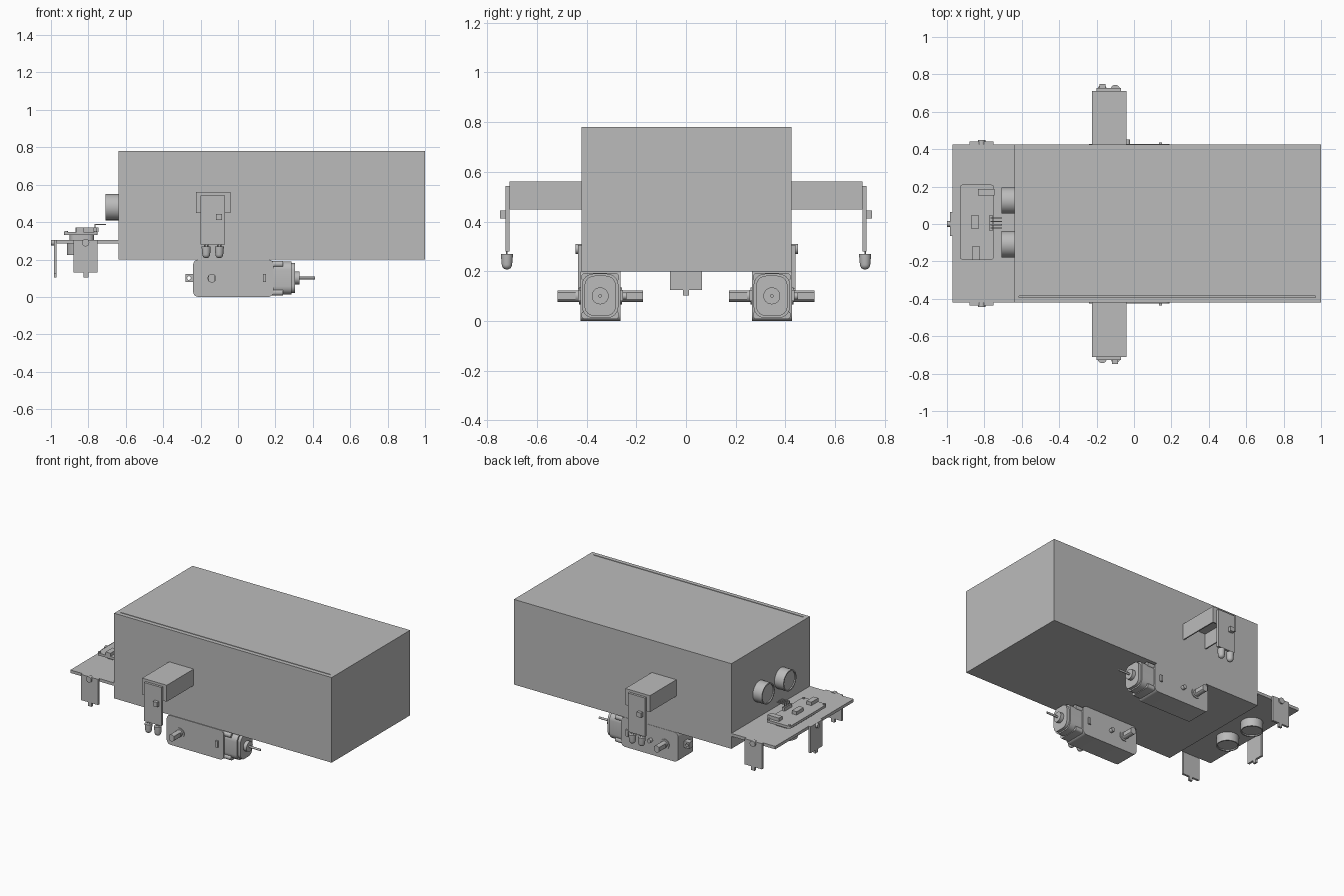
import bpy, bmesh, math
from mathutils import Vector, Matrix

old = bpy.data.objects.get("Cube")
if old:
    bpy.data.objects.remove(old, do_unlink=True)

grey = bpy.data.materials.new("plain grey")
grey.use_nodes = True
tone = (0.5, 0.5, 0.5, 1)
grey.diffuse_color = tone
grey.node_tree.nodes["Principled BSDF"].inputs["Base Color"].default_value = tone


def finish(name, bm, smooth=False):
    bmesh.ops.recalc_face_normals(bm, faces=bm.faces[:])
    mesh = bpy.data.meshes.new(name)
    bm.to_mesh(mesh)
    bm.free()
    mesh.materials.append(grey)
    ob = bpy.data.objects.new(name, mesh)
    bpy.context.collection.objects.link(ob)
    if smooth:
        bpy.ops.object.select_all(action="DESELECT")
        ob.select_set(True)
        bpy.context.view_layer.objects.active = ob
        bpy.ops.object.shade_smooth_by_angle(angle=math.radians(35))
    return ob


def box(name, x, y, z, bevel=0, along=None, segments=4):
    """Box from ranges; bevels only the edges running along one axis."""
    bm = bmesh.new()
    bmesh.ops.create_cube(bm, size=1)
    for v in bm.verts:
        v.co = [(r[0] + r[1]) / 2 + c * (r[1] - r[0]) for r, c in zip((x, y, z), v.co)]
    if bevel:
        edges = [e for e in bm.edges if along is None or
                 abs((e.verts[0].co - e.verts[1].co).normalized()[along]) > 0.9]
        bmesh.ops.bevel(bm, geom=edges, offset=bevel, segments=segments,
                        profile=0.5, affect="EDGES")
    return finish(name, bm, bevel > 0)


def lathe(name, start, axis, profile, sides=32):
    """Turned part: profile of (radius, distance along axis)."""
    bm = bmesh.new()
    verts = [bm.verts.new((r, 0, h)) for r, h in profile]
    edges = [bm.edges.new(p) for p in zip(verts, verts[1:])]
    bmesh.ops.spin(bm, geom=verts + edges, cent=(0, 0, 0), axis=(0, 0, 1),
                   angle=math.tau, steps=sides, use_duplicate=False)
    bmesh.ops.remove_doubles(bm, verts=bm.verts[:], dist=0.0001)
    turn = Vector((0, 0, 1)).rotation_difference(Vector(axis)).to_matrix().to_4x4()
    bm.transform(Matrix.Translation(start) @ turn)
    return finish(name, bm, True)


def rod(name, start, axis, radius, length, sides=24):
    return lathe(name, start, axis, [(0, 0), (radius, 0), (radius, length), (0, length)], sides)


def cut(ob, cutter):
    mod = ob.modifiers.new("cut", "BOOLEAN")
    mod.operation = "DIFFERENCE"
    mod.object = cutter
    mod.solver = "EXACT"
    cutter.hide_render = True
    cutter.hide_viewport = True
    cutter.display_type = "WIRE"


def around(c, half):
    return (c - half, c + half)


# Main body with a narrow seam in its top
body = box("body", (-0.64, 1), (-0.42, 0.425), (0.2, 0.78))
cut(body, box("seam_cutter", (-0.615, 0.97), (-0.392, -0.386), (0.74, 0.8)))

# Sensor shelf and the round eyes on the wall and beneath the shelf
box("sensor_shelf", (-0.97, -0.64), (-0.42, 0.425), (0.285, 0.305))


def eye(name, start, axis, depth):
    lathe(name, start, axis, [(0, 0), (0.07, 0), (0.07, depth), (0.062, depth),
                              (0.062, depth - 0.008), (0, depth - 0.008)])


for y in (-0.108, 0.125):
    eye("range_eye", (-0.64, y, 0.48), (-1, 0, 0), 0.068)
    eye("floor_eye", (-0.845, y, 0.285), (0, 0, -1), 0.06)

# Circuit board on the shelf
box("circuit_board", (-0.93, -0.75), (-0.19, 0.21), (0.33, 0.347), 0.012, 2)
box("board_underside", (-0.9, -0.77), (-0.15, 0.17), (0.305, 0.33), 0.03, 2)
for cx, cy, hx, hy in ((-0.79, 0.17, 0.043, 0.018), (-0.85, 0.01, 0.018, 0.038),
                       (-0.845, -0.155, 0.018, 0.038)):
    box("chip", around(cx, hx), around(cy, hy), (0.347, 0.37))
for x in (-0.918, -0.762):
    for y in (-0.178, 0.198):
        rod("board_screw", (x, y, 0.347), (0, 0, 1), 0.009, 0.005, 12)
box("pin_header", (-0.775, -0.755), (-0.035, 0.045), (0.347, 0.37))
for i in range(4):
    y = around(-0.022 + i * 0.018, 0.003)
    box("pin_riser", (-0.768, -0.762), y, (0.36, 0.39))
    box("pin", (-0.768, -0.705), y, (0.384, 0.39))

# Three line sensors hanging from the shelf edges
for y, out in ((-0.42, -1), (0.425, 1)):
    yr = sorted((y, y + out * 0.015))
    box("side_line_sensor", around(-0.815, 0.065), yr, (0.13, 0.305))
    box("side_sensor_tip", around(-0.812, 0.013), yr, (0.105, 0.13))
    rod("side_sensor_knob", (-0.815, y, 0.29), (0, out, 0), 0.02, 0.025)
box("end_line_sensor", (-0.985, -0.97), (-0.065, 0.065), (0.125, 0.305))
box("end_sensor_tip", (-0.985, -0.97), (-0.013, 0.013), (0.103, 0.125))
rod("end_sensor_knob", (-0.975, 0, 0.29), (-1, 0, 0), 0.015, 0.025)

# Side arms, open underneath, each carrying a lamp sensor
for s in (-1, 1):
    near, far = (0.425 if s > 0 else 0.42), 0.71

    def span(a, b):
        return sorted((s * a, s * b))

    box("arm_top", (-0.225, -0.04), span(near, far), (0.552, 0.56))
    for x in ((-0.225, -0.217), (-0.048, -0.04)):
        box("arm_side", x, span(near, far), (0.448, 0.555))
    box("arm_end", (-0.225, -0.04), span(far - 0.008, far), (0.448, 0.555))
    box("arm_sensor", (-0.2, -0.07), span(far, 0.726), (0.28, 0.543))
    box("arm_sensor_knob", around(-0.135 - s * 0.033, 0.016), span(0.726, 0.748), (0.412, 0.444))
    for x in (-0.17, -0.1):
        # Domed lamp pointing down
        dome = [(0.021 * math.cos(a), 0.042 + 0.021 * math.sin(a))
                for a in (math.pi / 2 * k / 6 for k in range(7))]
        lathe("lamp", (x, s * 0.72, 0.27), (0, 0, -1), [(0, 0), (0.024, 0), (0.024, 0.008)] + dome, 24)
        for d in (-0.008, 0.008):
            rod("lamp_lead", (x + d, s * 0.72, 0.27), (0, 0, 1), 0.003, 0.02, 8)

# Two geared motors below the body, identical and facing the same way
for c in (-0.345, 0.345):
    lo, hi = c - 0.08, c + 0.082
    box("gearbox", (-0.24, 0.19), (lo, hi), (0, 0.2), 0.028, 1)
    tab = box("mount_tab", (-0.28, -0.235), around(c, 0.02), (0.08, 0.122))
    cut(tab, rod("tab_cutter", (-0.262, c - 0.05, 0.101), (0, 1, 0), 0.01, 0.1))
    # Axle with flattened ends and a collar
    axle = rod("axle", (-0.14, c - 0.172, 0.1), (0, 1, 0), 0.023, 0.344)
    for x in (around(-0.178, 0.02), around(-0.102, 0.02)):
        for y in ((c - 0.18, c - 0.1), (c + 0.1, c + 0.18)):
            cut(axle, box("axle_cutter", x, y, (0.06, 0.14)))
    rod("axle_collar", (-0.14, lo - 0.006, 0.1), (0, 1, 0), 0.034, hi - lo + 0.012)
    rod("locating_peg", (-0.035, hi, 0.1), (0, 1, 0), 0.014, 0.024)
    # Motor can, end cap, boss and shaft
    box("motor_can", (0.185, 0.285), (c - 0.073, c + 0.073), (0.012, 0.19), 0.045, 0, 6)
    box("motor_cap", (0.28, 0.305), (c - 0.063, c + 0.063), (0.02, 0.182), 0.04, 0, 6)
    rod("motor_boss", (0.305, c, 0.101), (1, 0, 0), 0.034, 0.024)
    rod("motor_shaft", (0.329, c, 0.101), (1, 0, 0), 0.007, 0.083, 12)
    # Strap around the motor with its side catches
    box("strap_upper", (0.09, 0.24), (c - 0.076, c + 0.076), (0.16, 0.192), 0.014, 0)
    box("strap_lower", (0.09, 0.24), (c - 0.076, c + 0.076), (0.008, 0.04), 0.014, 0)
    box("strap_catch", around(0.142, 0.009), (lo - 0.01, hi + 0.01), (0.08, 0.124))
